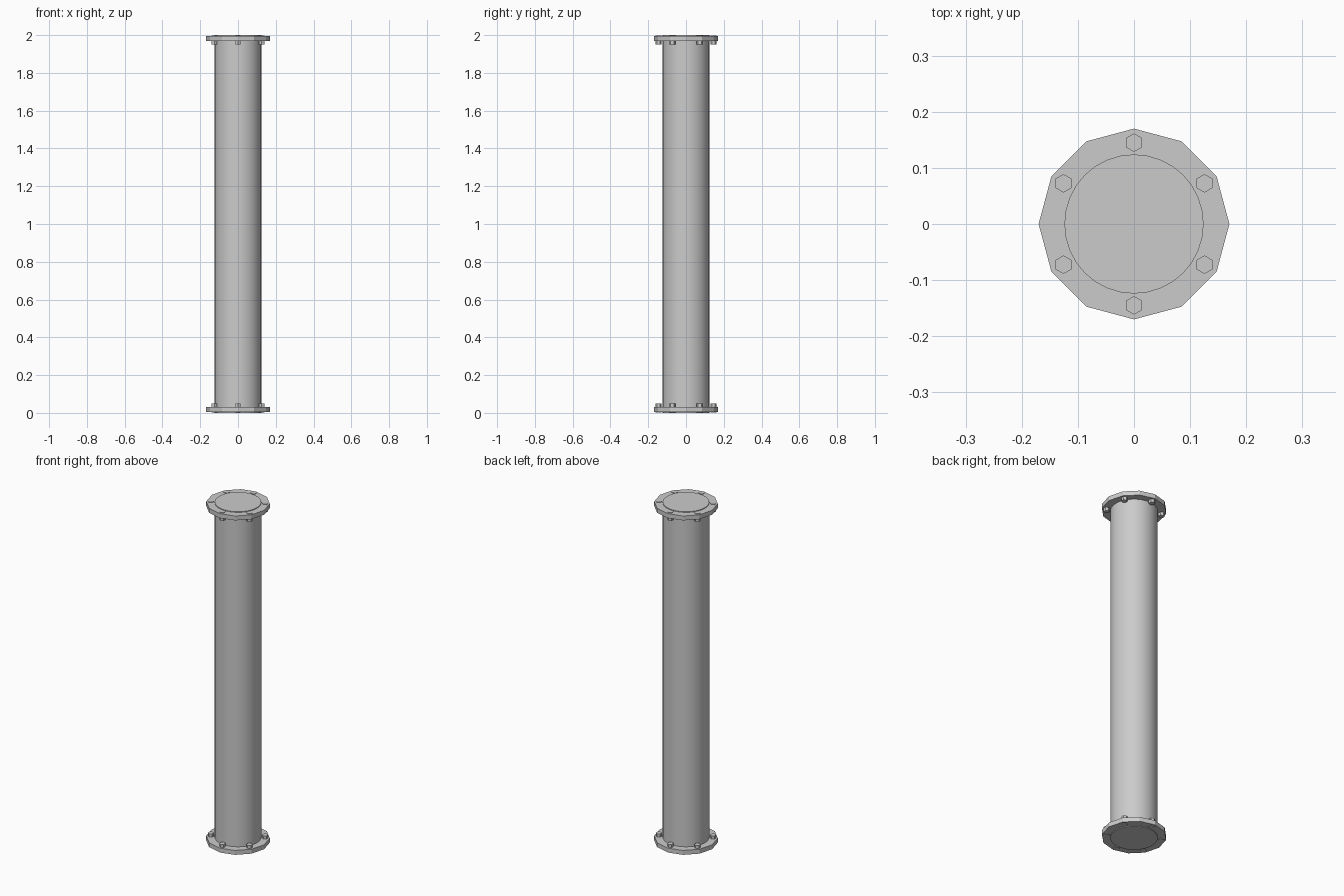
import bpy
from math import cos, sin, pi

if "Cube" in bpy.data.objects:
    bpy.data.objects.remove(bpy.data.objects["Cube"])


def cylinder(name, sides, radius, z0, z1, x=0, y=0, turn=0, smooth=False):
    bpy.ops.mesh.primitive_cylinder_add(
        vertices=sides, radius=radius, depth=z1 - z0,
        location=(x, y, (z0 + z1) / 2), rotation=(0, 0, turn))
    ob = bpy.context.object
    ob.name = name
    if smooth:
        bpy.ops.object.shade_smooth_by_angle()
    return ob


def span(end, a, b):
    # Mirror a height range to the top end
    return (a, b) if end == "bottom" else (2 - b, 2 - a)


# Main tube, its end caps just proud of the flanges
cylinder("pipe", 32, 0.124, 0, 2, smooth=True)

for end in ("bottom", "top"):
    # Twelve-sided flange plate
    cylinder(end + "_flange", 12, 0.17, *span(end, 0.004, 0.03))
    # Six hexagonal bolts through the flange
    for i in range(6):
        a = pi / 6 + i * pi / 3
        cylinder(f"{end}_bolt_{i + 1}", 6, 0.0165, *span(end, 0.001, 0.049),
                 x=0.145 * cos(a), y=0.145 * sin(a))
